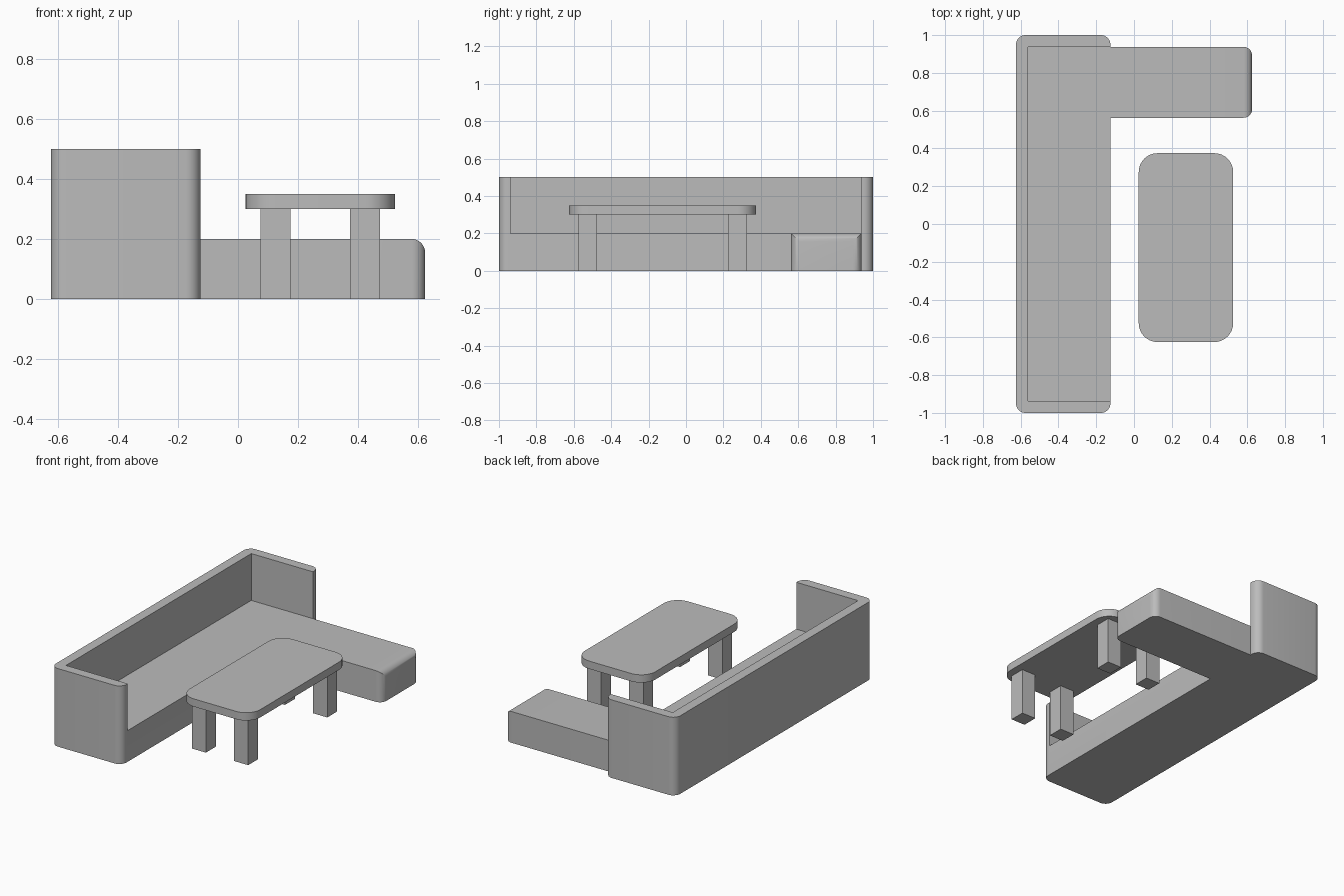
import bpy, bmesh

cube = bpy.data.objects.get("Cube")
if cube:
    bpy.data.objects.remove(cube, do_unlink=True)

GREY = (0.5, 0.5, 0.5, 1)
mat = bpy.data.materials.new("plain grey")
mat.use_nodes = True
mat.diffuse_color = GREY
mat.node_tree.nodes["Principled BSDF"].inputs["Base Color"].default_value = GREY


def box(name, lo, hi, radius=0, rounded=None):
    """Box between two corners; edges picked by the rule are rounded."""
    bm = bmesh.new()
    bmesh.ops.create_cube(bm, size=1)
    for v in bm.verts:
        v.co = [l + (c + 0.5) * (h - l) for c, l, h in zip(v.co, lo, hi)]
    if rounded:
        edges = [e for e in bm.edges if rounded(*[v.co for v in e.verts])]
        bmesh.ops.bevel(bm, geom=edges, offset=radius, segments=8,
                        profile=0.5, affect='EDGES')
    mesh = bpy.data.meshes.new(name)
    bm.to_mesh(mesh)
    bm.free()
    mesh.materials.append(mat)
    obj = bpy.data.objects.new(name, mesh)
    bpy.context.collection.objects.link(obj)
    return obj


def boolean(obj, other, operation):
    mod = obj.modifiers.new(operation.title(), 'BOOLEAN')
    mod.operation, mod.object, mod.solver = operation, other, 'EXACT'
    bpy.context.view_layer.objects.active = obj
    bpy.ops.object.modifier_apply(modifier=mod.name)
    bpy.data.objects.remove(other, do_unlink=True)


def smooth(obj):
    bpy.ops.object.select_all(action='DESELECT')
    obj.select_set(True)
    bpy.context.view_layer.objects.active = obj
    bpy.ops.object.shade_smooth_by_angle(angle=0.6)


def vertical(a, b):
    return abs(a.z - b.z) > 0.01


SEAT, WALL = 0.2, 0.0625
FRONT, END = -0.125, 0.625


def chaise_end(a, b):
    # upright and top edges at the free end
    return min(a.x, b.x) > 0.6 and max(a.z, b.z) > 0.1 and (
        vertical(a, b) or min(a.z, b.z) > 0.1)


# Sofa: rounded block, hollowed above the seat, joined to the chaise
sofa = box("sofa", (-END, -1, 0), (FRONT, 1, 0.5), 0.05, vertical)
hollow = box("seat_hollow", (-END + WALL, -1 + WALL, SEAT), (0.2, 1 - WALL, 0.8))
boolean(sofa, hollow, 'DIFFERENCE')
chaise = box("chaise", (-0.3, 0.5625, 0), (END, 1 - WALL, SEAT), 0.045, chaise_end)
boolean(sofa, chaise, 'UNION')
smooth(sofa)

# Coffee table
top = box("table_top", (0.025, -0.625, 0.3), (0.525, 0.375, 0.35), 0.1, vertical)
smooth(top)
for side, x in (("right", 0.075), ("left", 0.375)):
    for end, y in (("front", -0.575), ("back", 0.225)):
        box(f"table_leg_{end}_{side}", (x, y, 0), (x + 0.1, y + 0.1, 0.3))
